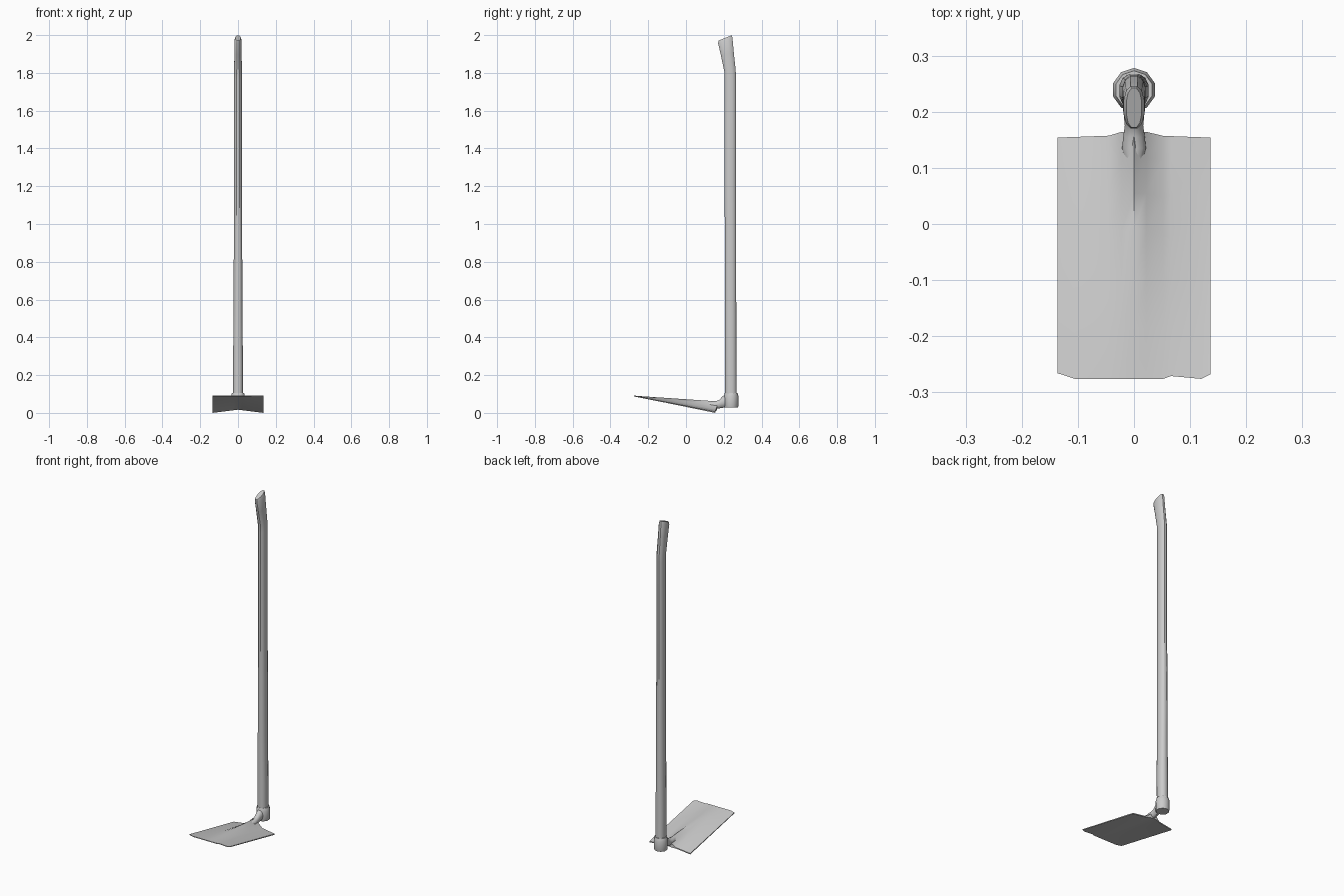
import bpy, bmesh, math
from mathutils import Vector

if "Cube" in bpy.data.objects:
    bpy.data.objects.remove(bpy.data.objects["Cube"])


def finish(name, bm, angle=35):
    bmesh.ops.recalc_face_normals(bm, faces=bm.faces)
    me = bpy.data.meshes.new(name)
    bm.to_mesh(me)
    bm.free()
    ob = bpy.data.objects.new(name, me)
    bpy.context.collection.objects.link(ob)
    bpy.ops.object.select_all(action='DESELECT')
    ob.select_set(True)
    bpy.context.view_layer.objects.active = ob
    bpy.ops.object.shade_smooth_by_angle(angle=math.radians(angle))
    return ob


def loft(name, sections, sides, power=1.0):
    """Skin elliptical rings given as (centre, half axis u, half axis v)."""
    bm = bmesh.new()
    rings = []
    for c, u, v in sections:
        ring = []
        for i in range(sides):
            a = 2 * math.pi * (i + 0.5) / sides
            p, q = [math.copysign(abs(k) ** power, k) for k in (math.cos(a), math.sin(a))]
            ring.append(bm.verts.new(Vector(c) + Vector(u) * p + Vector(v) * q))
        rings.append(ring)
    for r, s in zip(rings, rings[1:]):
        for i in range(sides):
            j = (i + 1) % sides
            bm.faces.new((r[i], r[j], s[j], s[i]))
    bm.faces.new(rings[0])
    bm.faces.new(rings[-1])
    return finish(name, bm)


# Handle: oval shaft with a bent, slant-cut grip (z, y, half x, half y, tilt)
shaft = [(0.032, .238, .027, .031, 0), (0.25, .237, .027, .031, 0),
         (0.54, .236, .024, .031, 0), (1.2, .235, .022, .031, 0),
         (1.76, .235, .021, .031, 0), (1.81, .233, .021, .031, .1),
         (1.90, .219, .020, .035, .25), (1.972, .208, .019, .039, .40),
         (1.985, .207, .014, .036, .40)]
loft("handle", [((0, y, z), (rx, 0, 0), (0, ry, ry * t)) for z, y, rx, ry, t in shaft], 12, 0.85)

# Socket holding the handle
loft("socket", [((0, .239, z), (r, 0, 0), (0, r, 0))
                for z, r in ((.028, .036), (.034, .038), (.088, .039), (.097, .036), (.106, .034))], 10)

# Neck curving from the blade up into the socket (y, z, half x, half z)
neck = [(.10, .044, .012, .012), (.135, .041, .022, .019), (.155, .041, .020, .021),
        (.175, .046, .017, .023), (.195, .058, .019, .032), (.215, .065, .022, .034)]
loft("neck", [((0, y, z), (rx, 0, 0), (0, 0, rz)) for y, z, rx, rz in neck], 12)

# Blade: thin plate rising to the front, with a ridge and a worn front edge
front_edge = [(-.136, -.266), (-.105, -.276), (-.045, -.276), (-.022, -.276), (0, -.276),
              (.022, -.276), (.052, -.276), (.066, -.271), (.12, -.276), (.136, -.268)]
rows = [0, .2, .4, .6, .75, .9, 1]
bm = bmesh.new()
top, low = [], []
for t in rows:
    a, b = [], []
    for x, y0 in front_edge:
        ax = abs(x)
        y1 = .154 + .005 * (1 - ax / .136) + (.006 if ax < .03 else 0)
        y = y0 + (y1 - y0) * t
        base = .087 - .087 * t + .017 * t * (1 - ax / .136)
        w = .14 - .095 * t
        ridge = .038 * t * max(0, 1 - ax / w) ** 1.4
        b.append(bm.verts.new((x, y, base)))
        a.append(bm.verts.new((x, y, base + .004 + .002 * t + ridge)))
    top.append(a)
    low.append(b)
n, m = len(front_edge), len(rows)
for r in range(m - 1):
    for c in range(n - 1):
        for g in (top, low):
            bm.faces.new((g[r][c], g[r][c + 1], g[r + 1][c + 1], g[r + 1][c]))
    for c in (0, n - 1):
        bm.faces.new((top[r][c], top[r + 1][c], low[r + 1][c], low[r][c]))
for c in range(n - 1):
    for r in (0, m - 1):
        bm.faces.new((top[r][c], top[r][c + 1], low[r][c + 1], low[r][c]))
finish("blade", bm, 40)
